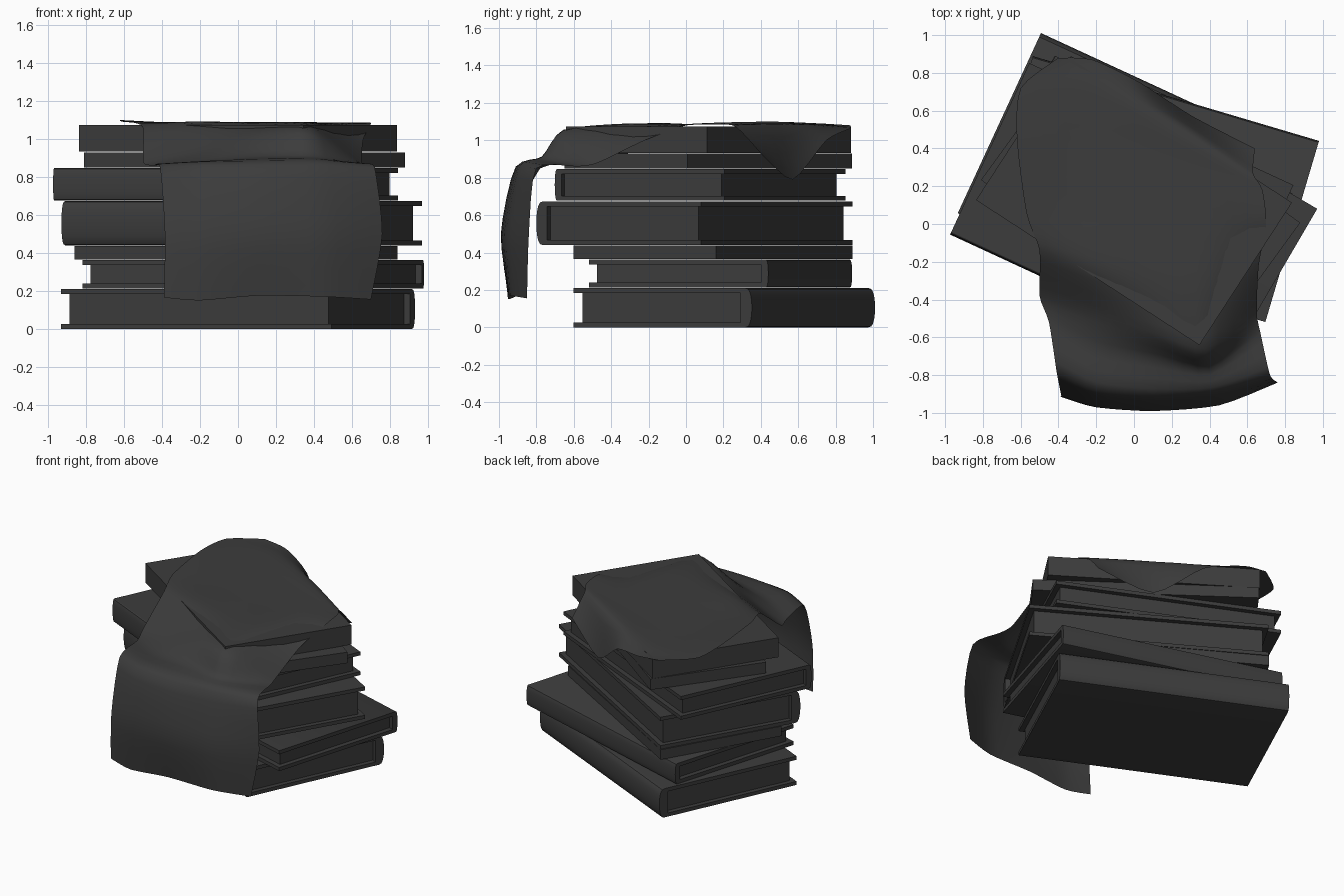
import bpy, bmesh, math
from mathutils import Vector

if "Cube" in bpy.data.objects:
    bpy.data.objects.remove(bpy.data.objects["Cube"])

dark = bpy.data.materials.new("charcoal")
dark.diffuse_color = (0.045, 0.045, 0.045, 1)
dark.use_nodes = True
dark.node_tree.nodes["Principled BSDF"].inputs["Base Color"].default_value = dark.diffuse_color


def make_object(name, bm, angle=30):
    bmesh.ops.recalc_face_normals(bm, faces=bm.faces)
    me = bpy.data.meshes.new(name)
    bm.to_mesh(me)
    bm.free()
    me.materials.append(dark)
    ob = bpy.data.objects.new(name, me)
    bpy.context.collection.objects.link(ob)
    bpy.ops.object.select_all(action='DESELECT')
    ob.select_set(True)
    bpy.context.view_layer.objects.active = ob
    bpy.ops.object.shade_smooth_by_angle(angle=math.radians(angle))
    return ob


def extrude_profile(name, profile, length):
    """Extrude a closed (y, z) profile along x, centred on x = 0."""
    bm = bmesh.new()
    face = bm.faces.new([bm.verts.new((-length / 2, y, z)) for y, z in profile])
    out = bmesh.ops.extrude_face_region(bm, geom=[face])
    bmesh.ops.translate(bm, vec=(length, 0, 0),
                        verts=[v for v in out['geom'] if isinstance(v, bmesh.types.BMVert)])
    return make_object(name, bm)


def place(ob, x, y, z, turn):
    ob.location = (x, y, z)
    ob.rotation_euler = (0, 0, math.radians(turn))


def hardback(name, length, depth, turn, x, y, z0, z1, bulge, spine_front=False):
    h, t, inset, r = z1 - z0, 0.026, 0.035, depth / 2
    s = r - bulge
    # cover boards and rounded spine as one C-shaped section
    spine = [(s + bulge * math.sin(math.pi * i / 10) ** 0.7, h / 2 - h / 2 * math.cos(math.pi * i / 10))
             for i in range(11)]
    profile = [(-r, 0)] + spine + [(-r, h), (-r, h - t), (s - t, h - t), (s - t, t), (-r, t)]
    cover = extrude_profile(name + "_cover", profile, length)
    # page block set back from the boards
    pages = extrude_profile(name + "_pages",
                            [(-r + inset, t), (s - t, t), (s - t, h - t), (-r + inset, h - t)],
                            length - 2 * inset)
    for ob in (cover, pages):
        place(ob, x, y, z0, -turn + (180 if spine_front else 0))


def paperback(name, length, depth, turn, x, y, z0, z1):
    r, h = depth / 2, z1 - z0
    place(extrude_profile(name, [(-r, 0), (r, 0), (r, h), (-r, h)], length), x, y, z0, -turn)


# stack of books, bottom to top
hardback("book_1", 1.57, 1.05, 24.8, 0.0, 0.205, 0.0, 0.21, 0.04)
hardback("book_2", 1.58, 1.0, 16.5, 0.08, 0.185, 0.213, 0.362, 0.015)
paperback("book_3", 1.456, 0.88, 30.1, -0.01, 0.145, 0.365, 0.437)
hardback("book_4", 1.605, 1.02, 30.3, 0.02, 0.045, 0.44, 0.673, 0.04, True)
hardback("book_5", 1.54, 1.0, 24.8, -0.065, 0.075, 0.677, 0.847, 0.015, True)
paperback("book_6", 1.5, 0.81, 36, 0.035, 0.12, 0.85, 0.93)
paperback("book_7", 1.41, 0.90, 33, 0.0, 0.12, 0.933, 1.075)

# cloth guide rows, left to right: part lying on the top book
cloth_top = [
    [(-.40, .88, 1.08), (-.22, .87, 1.06), (.03, .75, 1.00), (.31, .57, .79), (.64, .40, .93)],
    [(-.60, .72, 1.09), (-.25, .74, 1.085), (.05, .62, 1.085), (.30, .49, 1.07), (.63, .27, 1.07)],
    [(-.62, .45, 1.10), (-.30, .45, 1.085), (.05, .40, 1.085), (.35, .30, 1.085), (.68, .18, 1.085)],
    [(-.57, .06, 1.09), (-.28, .08, 1.085), (.06, .08, 1.085), (.40, .04, 1.085), (.70, .00, 1.08)],
    [(-.50, -.14, 1.06), (-.22, -.24, 1.085), (.08, -.32, 1.085), (.40, -.32, 1.085), (.66, -.22, 1.0)],
]
# part falling over the front
cloth_fall = [
    [(-.50, -.38, .88), (-.20, -.48, .94), (.12, -.58, 1.03), (.38, -.66, 1.05), (.65, -.47, .88)],
    [(-.45, -.52, .86), (-.20, -.66, .88), (.12, -.72, .91), (.40, -.77, .91), (.67, -.58, .86)],
    [(-.41, -.78, .85), (-.20, -.88, .86), (.10, -.91, .86), (.42, -.89, .86), (.72, -.80, .85)],
    [(-.385, -.91, .50), (-.20, -.97, .50), (.10, -.99, .50), (.45, -.96, .50), (.76, -.84, .50)],
    [(-.39, -.91, .165), (-.20, -.95, .15), (.10, -.95, .175), (.45, -.94, .17), (.70, -.85, .155)],
]


def smooth_line(points, steps):
    """Gently tensioned spline through the given points."""
    p = [Vector(q) for q in points]
    last, out = len(p) - 1, []
    for i in range(last):
        a, b = p[i], p[i + 1]
        ta = (b - p[max(i - 1, 0)]) * 0.35
        tb = (p[min(i + 2, last)] - a) * 0.35
        for k in range(steps):
            u = k / steps
            out.append(a * (2 * u**3 - 3 * u**2 + 1) + ta * (u**3 - 2 * u**2 + u)
                       + b * (3 * u**2 - 2 * u**3) + tb * (u**3 - u**2))
    return out + [p[-1]]


# draped cloth: splines across, then along
rows = [smooth_line(r, 4) for r in cloth_top + cloth_fall]
columns = [smooth_line(c, 4) for c in zip(*rows)]
bm = bmesh.new()
grid = [[bm.verts.new(v) for v in col] for col in columns]
for a, b in zip(grid, grid[1:]):
    for j in range(len(a) - 1):
        bm.faces.new((a[j], a[j + 1], b[j + 1], b[j]))
make_object("draped_cloth", bm, 60)
